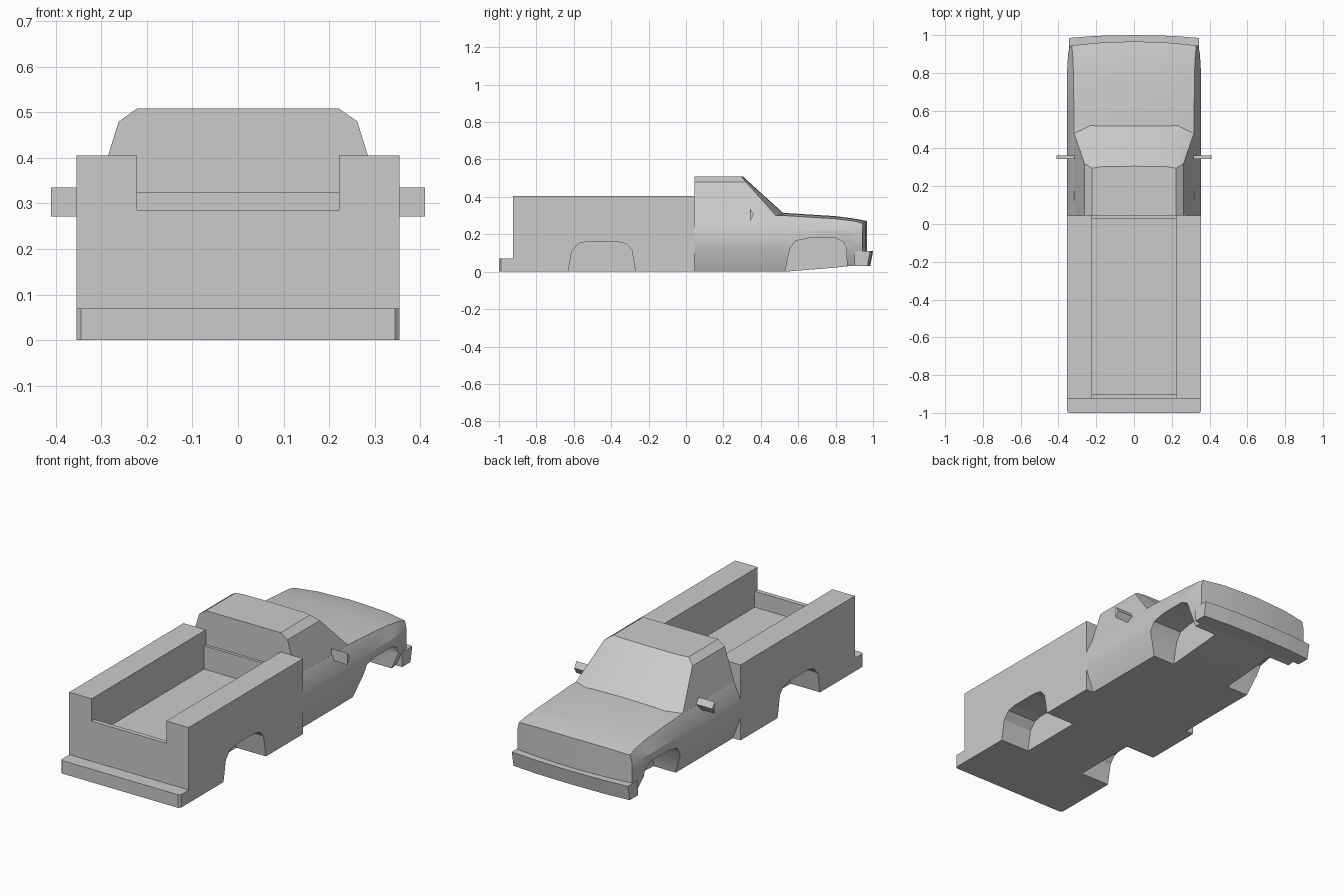
import bpy, bmesh, math

cube = bpy.data.objects.get("Cube")
if cube:
    bpy.data.objects.remove(cube, do_unlink=True)

grey = bpy.data.materials.new("light_grey")
grey.use_nodes = True
grey.diffuse_color = (0.6, 0.6, 0.6, 1)
grey.node_tree.nodes["Principled BSDF"].inputs["Base Color"].default_value = (0.6, 0.6, 0.6, 1)


def make(name, verts, faces):
    mesh = bpy.data.meshes.new(name)
    mesh.from_pydata(verts, [], faces)
    bm = bmesh.new()
    bm.from_mesh(mesh)
    bmesh.ops.recalc_face_normals(bm, faces=bm.faces)
    bm.to_mesh(mesh)
    bm.free()
    mesh.materials.append(grey)
    obj = bpy.data.objects.new(name, mesh)
    bpy.context.collection.objects.link(obj)
    return obj


def prism(name, profile, lo, hi, place):
    """Extrude a 2D profile from lo to hi; place maps (a, b, depth) to xyz."""
    n = len(profile)
    verts = [place(a, b, d) for d in (lo, hi) for a, b in profile]
    faces = [(i, (i + 1) % n, (i + 1) % n + n, i + n) for i in range(n)]
    faces += [tuple(range(n)), tuple(range(n, 2 * n))]
    return make(name, verts, faces)


def along_x(a, b, d):
    return (d, a, b)


def along_z(a, b, d):
    return (a, b, d)


def box(name, x, y, z):
    rect = [(x[0], y[0]), (x[1], y[0]), (x[1], y[1]), (x[0], y[1])]
    return prism(name, rect, z[0], z[1], along_z)


def apply(obj, mod):
    bpy.ops.object.select_all(action='DESELECT')
    bpy.context.view_layer.objects.active = obj
    obj.select_set(True)
    bpy.ops.object.modifier_apply(modifier=mod.name)


def mirror(obj):
    mod = obj.modifiers.new("mirror", 'MIRROR')
    mod.use_clip = True
    apply(obj, mod)


def cut(obj, cutter):
    mod = obj.modifiers.new("cut", 'BOOLEAN')
    mod.operation = 'DIFFERENCE'
    mod.solver = 'EXACT'
    mod.object = cutter
    apply(obj, mod)
    bpy.data.objects.remove(cutter, do_unlink=True)


def cut_arches(obj, profile):
    for lo, hi in ((0.18, 0.5), (-0.5, -0.18)):
        cut(obj, prism("arch_cutter", profile, lo, hi, along_x))


def smooth(obj, angle):
    bpy.ops.object.select_all(action='DESELECT')
    bpy.context.view_layer.objects.active = obj
    obj.select_set(True)
    bpy.ops.object.shade_smooth_by_angle(angle=math.radians(angle))


# Cargo bed with open trough, lowered tailgate and front wall
bed = box("cargo_bed", (-0.355, 0.355), (-0.925, 0.045), (0, 0.405))
INNER = (-0.222, 0.222)
cut(bed, box("trough_cutter", INNER, (-0.9, 0.03), (0.2, 0.6)))
cut(bed, box("tailgate_cutter", INNER, (-1.1, -0.8), (0.285, 0.6)))
cut(bed, box("front_wall_cutter", INNER, (-0.1, 0.2), (0.325, 0.6)))
cut_arches(bed, [(-0.63, -0.1), (-0.63, 0), (-0.61, 0.11), (-0.575, 0.15), (-0.53, 0.16),
                 (-0.37, 0.16), (-0.32, 0.15), (-0.29, 0.115), (-0.27, 0), (-0.27, -0.1)])

# Rear bumper step
prism("rear_bumper", [(-0.355, -0.925), (-0.355, -0.99), (-0.345, -1), (0.345, -1),
                      (0.355, -0.99), (0.355, -0.925)], 0, 0.07, along_z)

# Lower cab, fenders and hood: half sections lofted along the length
# (y, half width, hood edge x, hood edge z, hood centre z, bottom z)
sections = [(0.045, 0.355, 0.316, 0.305, 0.315, 0),
            (0.53, 0.355, 0.318, 0.3, 0.314, 0),
            (0.8, 0.355, 0.32, 0.283, 0.297, 0.022),
            (0.9, 0.349, 0.325, 0.271, 0.284, 0.033),
            (0.967, 0.34, 0.33, 0.258, 0.271, 0.04)]
verts, faces = [], []
for y, w, xe, ze, zc, zb in sections:
    half = [(0, zb), (0.2, zb), (0.31, zb), (w, 0.12),
            (w, 0.22), (xe, ze), (0.2, zc - 0.003), (0, zc)]
    bow = 0.2 if y > 0.95 else 0
    verts += [(x, y - bow * x * x, z) for x, z in half]
n = 8
for s in range(len(sections) - 1):
    faces += [(s * n + i, s * n + i + 1, s * n + n + i + 1, s * n + n + i) for i in range(n - 1)]
for start in (0, (len(sections) - 1) * n):
    faces += [tuple(start + k for k in (i, i + 1, n - 2 - i, n - 1 - i)) for i in range(3)]
body = make("cab_body_and_hood", verts, faces)
mirror(body)
cut_arches(body, [(0.53, -0.1), (0.53, 0), (0.555, 0.12), (0.585, 0.165), (0.66, 0.18),
                  (0.8, 0.18), (0.842, 0.16), (0.857, 0.13), (0.862, 0), (0.862, -0.1)])
smooth(body, 25)

# Cab top: half rings lofted upward
# (z, side x, pillar y, windscreen corner x, windscreen y)
rings = [(0.295, 0.319, 0.485, 0.23, 0.537),
         (0.48, 0.262, 0.32, 0.2, 0.333),
         (0.508, 0.222, 0.295, 0.18, 0.303)]
verts, faces = [], []
for z, xs, yp, xw, yw in rings:
    verts += [(0, 0.045, z), (xs, 0.045, z), (xs, yp, z), (xw, yw, z), (0, yw + 0.003, z)]
for s in range(len(rings) - 1):
    faces += [(s * 5 + i, s * 5 + i + 1, s * 5 + i + 6, s * 5 + i + 5) for i in range(4)]
faces += [tuple(range(5)), tuple(range(10, 15))]
cab = make("cab_top", verts, faces)
mirror(cab)
smooth(cab, 20)

# Front bumper: bowed, tapering bar with short wrapped ends
outline = [(0, 0.9), (0.345, 0.9), (0.345, 0.985), (0.2, 0.996), (0, 1.0)]
verts = [(x, y - (0.015 if low and y > 0.95 else 0), 0.03 if low else 0.11)
         for low in (True, False) for x, y in outline]
faces = [(i, i + 1, i + 6, i + 5) for i in range(4)] + [tuple(range(5)), tuple(range(5, 10))]
bumper = make("front_bumper", verts, faces)
mirror(bumper)

# Door mirrors: triangular wedges
for side, name in ((1, "left_door_mirror"), (-1, "right_door_mirror")):
    prism(name, [(0.343, 0.272), (0.343, 0.335), (0.363, 0.305)],
          side * 0.315, side * 0.41, along_x)
